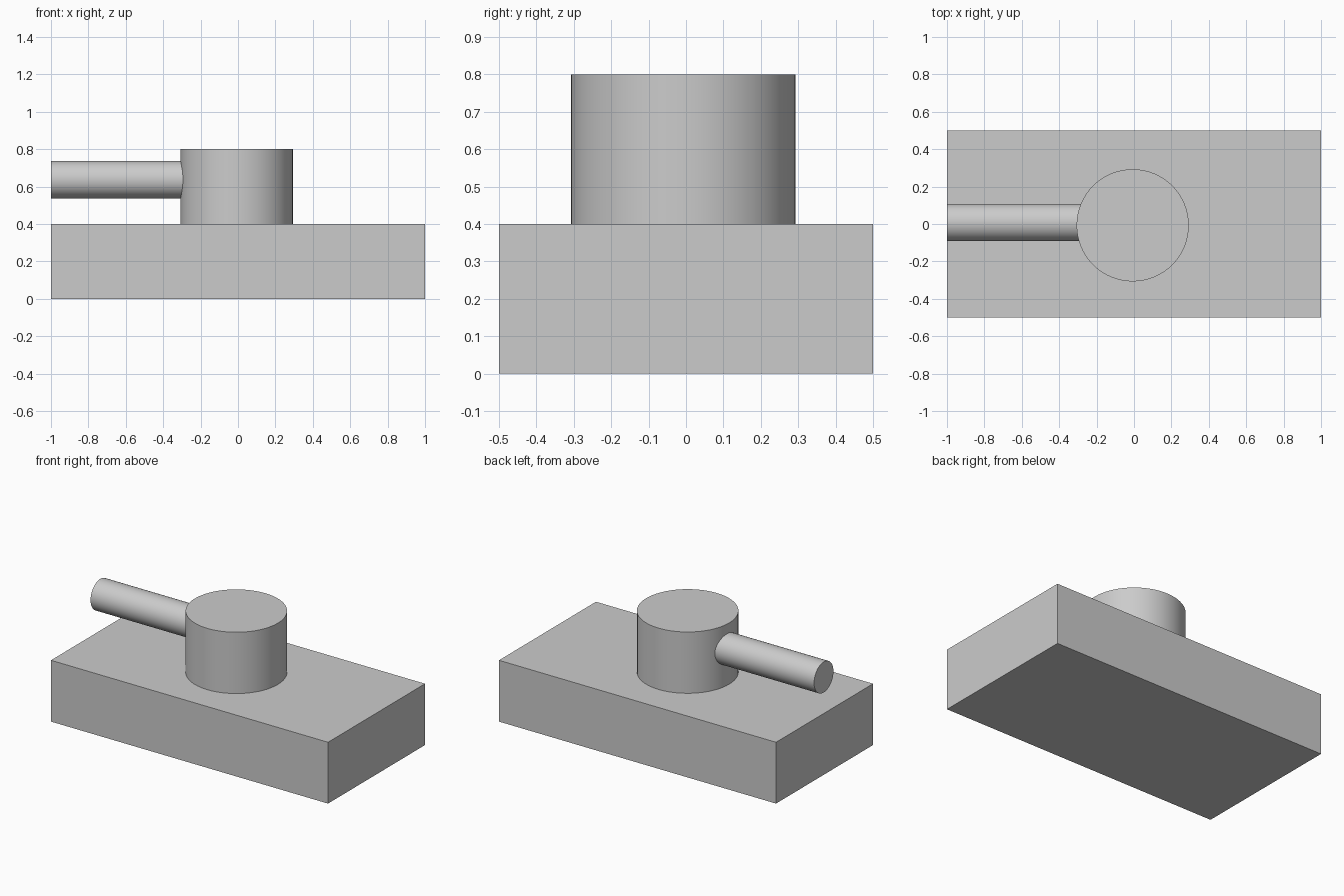
import bpy
import math

default_cube = bpy.data.objects.get("Cube")
if default_cube:
    bpy.data.objects.remove(default_cube, do_unlink=True)

# Single plain grey
grey = bpy.data.materials.new("plain_grey")
grey.use_nodes = True
GREY = (0.6, 0.6, 0.6, 1.0)
grey.diffuse_color = GREY
grey.node_tree.nodes["Principled BSDF"].inputs["Base Color"].default_value = GREY


def finish(name):
    obj = bpy.context.object
    obj.name = name
    obj.data.materials.append(grey)
    return obj


def cylinder(name, radius, length, location, rotation=(0, 0, 0)):
    bpy.ops.mesh.primitive_cylinder_add(vertices=64, radius=radius, depth=length,
                                        location=location, rotation=rotation)
    finish(name)
    bpy.ops.object.shade_smooth_by_angle(angle=math.radians(30))


# Hull: a plain block
bpy.ops.mesh.primitive_cube_add(size=1, location=(0, 0, 0.2))
finish("hull").scale = (2, 1, 0.4)
bpy.ops.object.transform_apply(location=False, rotation=False, scale=True)

# Turret: upright drum on the hull
cylinder("turret", 0.3, 0.4, (-0.007, -0.007, 0.6))

# Barrel: runs from just inside the turret to the hull's end
START, END = -0.27, -1.0
cylinder("barrel", 0.1, START - END, ((START + END) / 2, 0.008, 0.637),
         (0, math.pi / 2, 0))
